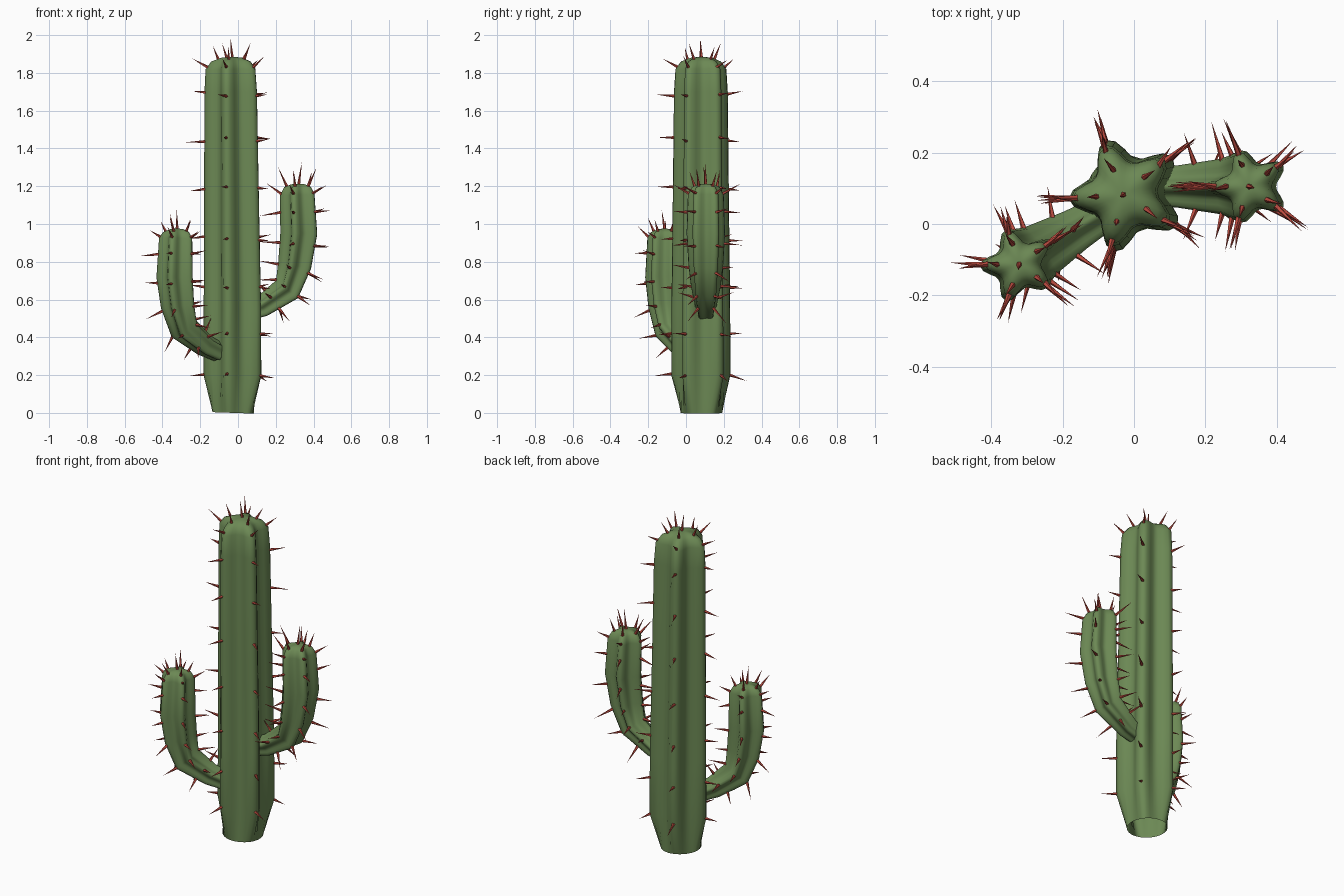
import bpy, bmesh, math, random
from mathutils import Vector

if "Cube" in bpy.data.objects:
    bpy.data.objects.remove(bpy.data.objects["Cube"])

random.seed(4)
RIDGES, SEG = 5, 40
UP = Vector((0, 0, 1))


def material(name, rgb):
    m = bpy.data.materials.new(name)
    m.diffuse_color = (*rgb, 1)
    m.use_nodes = True
    m.node_tree.nodes["Principled BSDF"].inputs["Base Color"].default_value = m.diffuse_color
    return m


green = material("cactus_green", (0.15, 0.25, 0.09))
red = material("spine_red", (0.5, 0.07, 0.05))


def star(angle, phase, depth):
    # rounded five-ridged outline, 1 on the ridges
    w = (0.5 + 0.5 * math.cos(RIDGES * (angle - phase))) ** 1.35
    return 1 - depth * (1 - w)


class Limb:
    """Ribbed tube; rings are (x, y, z, ridge radius, groove depth)."""

    def __init__(self, name, rings, heading, phase):
        self.name, self.rings = name, rings
        h = math.radians(heading)
        self.side = UP.cross(Vector((math.cos(h), math.sin(h), 0)))
        self.phase = math.radians(phase - heading)

    def tangent(self, i):
        p = [Vector(r[:3]) for r in self.rings]
        a, b = max(i - 1, 0), min(i + 1, len(p) - 1)
        return (p[b] - p[a]).normalized()

    def radial(self, t, angle):
        return math.cos(angle) * self.side.cross(t) + math.sin(angle) * self.side

    def build(self):
        bm = bmesh.new()
        loops = []
        for i, (x, y, z, r, d) in enumerate(self.rings):
            t = self.tangent(i)
            loops.append([bm.verts.new(Vector((x, y, z)) + self.radial(t, a) * r * star(a, self.phase, d))
                          for a in (self.phase + math.tau * k / SEG for k in range(SEG))])
        for lo, hi in zip(loops, loops[1:]):
            for k in range(SEG):
                n = (k + 1) % SEG
                bm.faces.new((lo[k], lo[n], hi[n], hi[k]))
        bm.faces.new(loops[-1])
        finish(bm, self.name, green, True)

    def spines(self, stations, length):
        bm = bmesh.new()
        for s in stations:
            for k in range(RIDGES):
                a = self.phase + math.tau * k / RIDGES
                u = s + random.uniform(-0.02, 0.02)
                i = min(int(u), len(self.rings) - 2)
                f = u - i
                edge = [Vector(self.rings[j][:3]) + self.radial(self.tangent(j), a) * self.rings[j][3]
                        for j in (i, i + 1)]
                along = (edge[1] - edge[0]).normalized()
                t = self.tangent(i).lerp(self.tangent(i + 1), f).normalized()
                out = self.radial(t, a)
                tan = t.cross(out)
                normal = tan.cross(along)
                if normal.dot(out) < 0:
                    normal.negate()
                add_spine(bm, edge[0].lerp(edge[1], f), normal, random.uniform(*length))
        # crown spine
        add_spine(bm, Vector(self.rings[-1][:3]), UP, length[1])
        finish(bm, self.name + "_spines", red, False)


def add_spine(bm, base, direction, length):
    d = (direction.normalized() + Vector([random.uniform(-0.18, 0.18) for _ in range(3)])).normalized()
    u = d.orthogonal().normalized()
    v = d.cross(u)
    foot = base - d * 0.01
    ring = [bm.verts.new(foot + 0.009 * (math.cos(a) * u + math.sin(a) * v))
            for a in (math.tau * k / 5 for k in range(5))]
    tip = bm.verts.new(base + d * length)
    for k in range(5):
        bm.faces.new((ring[k], ring[(k + 1) % 5], tip))


def finish(bm, name, mat, smooth):
    bmesh.ops.recalc_face_normals(bm, faces=bm.faces)
    for f in bm.faces:
        f.smooth = smooth
    me = bpy.data.meshes.new(name)
    bm.to_mesh(me)
    bm.free()
    me.materials.append(mat)
    bpy.context.collection.objects.link(bpy.data.objects.new(name, me))


# trunk: round open foot, ribbed column, domed top
trunk_profile = [(-0.025, 0, 0.11, 0), (-0.018, 0.2, 0.165, 0.36), (-0.018, 0.55, 0.164, 0.37),
                 (-0.023, 1.1, 0.157, 0.37), (-0.028, 1.7, 0.15, 0.37), (-0.03, 1.82, 0.142, 0.36),
                 (-0.03, 1.86, 0.112, 0.3), (-0.03, 1.88, 0.06, 0.2), (-0.03, 1.884, 0.02, 0)]
trunk = Limb("trunk", [(x, 0.082, z, r, d) for x, z, r, d in trunk_profile], 0, 40)
trunk.build()
trunk.spines([1.0, 1.63, 2.22, 2.68, 3.16, 3.58, 3.98, 5.3, 6.7], (0.06, 0.1))

# right arm
right_profile = [(0.05, 0.535, 0.055, 0.2), (0.13, 0.56, 0.062, 0.3), (0.265, 0.65, 0.082, 0.36),
                 (0.308, 0.78, 0.097, 0.37), (0.331, 0.95, 0.107, 0.37), (0.322, 1.155, 0.1, 0.36),
                 (0.322, 1.195, 0.078, 0.3), (0.322, 1.21, 0.04, 0.2), (0.322, 1.213, 0.015, 0)]
right_arm = Limb("right_arm", [(x, 0.105, z, r, d) for x, z, r, d in right_profile], 0, 36)
right_arm.build()
right_arm.spines([1.4, 2.05, 2.85, 3.65, 4.55, 5.2, 6.4], (0.07, 0.115))

# left arm, leaning towards the front
left_profile = [(-0.1, 0.32, 0.055, 0.2), (-0.17, 0.355, 0.064, 0.3), (-0.28, 0.445, 0.084, 0.36),
                (-0.312, 0.57, 0.097, 0.37), (-0.327, 0.72, 0.105, 0.37), (-0.322, 0.925, 0.096, 0.36),
                (-0.322, 0.957, 0.075, 0.3), (-0.322, 0.972, 0.04, 0.2), (-0.322, 0.975, 0.015, 0)]
left_arm = Limb("left_arm", [(x, -0.115 + (x + 0.325) * 0.6, z, r, d) for x, z, r, d in left_profile], 211, 36)
left_arm.build()
left_arm.spines([1.3, 2.0, 2.9, 3.8, 4.6, 5.2, 6.4], (0.06, 0.1))
